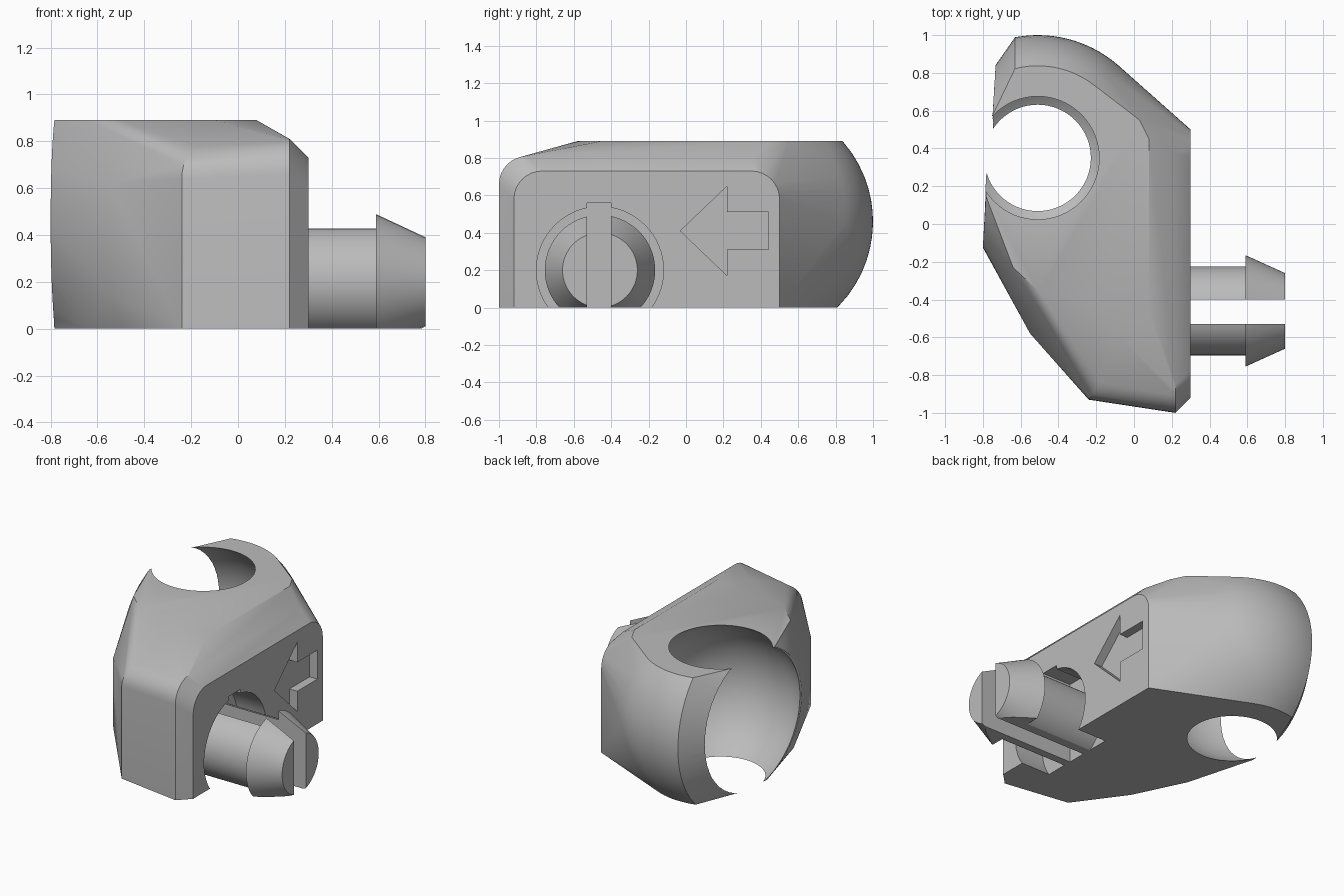
import bpy, bmesh, math
from mathutils import Vector

if "Cube" in bpy.data.objects:
    bpy.data.objects.remove(bpy.data.objects["Cube"])

C = Vector((-0.51, 0.35, 0.46))      # ball socket centre
TOP = 0.89
PY, PZ = -0.46, 0.20                 # peg axis

grey = bpy.data.materials.new("grey plastic")
grey.diffuse_color = (0.5, 0.5, 0.5, 1)
grey.use_nodes = True
grey.node_tree.nodes["Principled BSDF"].inputs["Base Color"].default_value = grey.diffuse_color


def finish(bm, name, hidden=False):
    bmesh.ops.recalc_face_normals(bm, faces=bm.faces)
    me = bpy.data.meshes.new(name)
    bm.to_mesh(me)
    bm.free()
    ob = bpy.data.objects.new(name, me)
    bpy.context.collection.objects.link(ob)
    me.materials.append(grey)
    ob.hide_render = hidden
    return ob


def prism(name, outline, x0, x1):
    """Extrude a (y, z) outline along x as a cutter."""
    bm = bmesh.new()
    f = bm.faces.new([bm.verts.new((x0, y, z)) for y, z in outline])
    r = bmesh.ops.extrude_face_region(bm, geom=[f])
    bmesh.ops.translate(bm, vec=(x1 - x0, 0, 0),
                        verts=[v for v in r["geom"] if isinstance(v, bmesh.types.BMVert)])
    return finish(bm, name, True)


def box(name, lo, hi):
    return prism(name, [(lo[1], lo[2]), (hi[1], lo[2]), (hi[1], hi[2]), (lo[1], hi[2])], lo[0], hi[0])


def lathe_x(name, profile, hidden=False, n=64):
    """Revolve an (x, radius) profile about the peg axis."""
    bm = bmesh.new()
    rings = [[bm.verts.new((x, PY + r * math.cos(2 * math.pi * i / n), PZ + r * math.sin(2 * math.pi * i / n)))
              for i in range(n)] for x, r in profile]
    for a, b in zip(rings, rings[1:]):
        for i in range(n):
            bm.faces.new((a[i], a[(i + 1) % n], b[(i + 1) % n], b[i]))
    bm.faces.new(rings[0])
    bm.faces.new(rings[-1])
    return finish(bm, name, hidden)


def apply_cuts(ob, cutters):
    bpy.context.view_layer.objects.active = ob
    for c in cutters:
        m = ob.modifiers.new("cut", 'BOOLEAN')
        m.operation, m.solver, m.object = 'DIFFERENCE', 'EXACT', c
        bpy.ops.object.modifier_apply(modifier=m.name)


def smooth(ob):
    bpy.ops.object.select_all(action='DESELECT')
    ob.select_set(True)
    bpy.context.view_layer.objects.active = ob
    bpy.ops.object.shade_smooth_by_angle(angle=math.radians(28))


# Body: convex shell around the socket housing, mounting face and tapered nose
pts = []
for k in range(15):                                   # spherical housing at the back
    z = TOP * k / 14
    r = math.sqrt(0.65 ** 2 - (z - C.z) ** 2)
    for i in range(17):
        x = -0.63 + 0.55 * i / 16
        a = math.acos(max(-1, min(1, (x - C.x) / r)))
        if a > math.radians(44):
            pts.append((x, C.y + r * math.sin(a), z))
for i in range(64):                                   # rim of the socket mouth
    a = 2 * math.pi * i / 64
    z = C.z + 0.47 * math.sin(a)
    if 0 <= z <= TOP:
        pts.append((-0.772 + 0.028 * math.cos(a), C.y + 0.475 * math.cos(a), z))
for z in (0, TOP):
    d = math.sqrt(0.475 ** 2 - (z - C.z) ** 2)
    pts += [(-0.772 + s * 0.012, C.y + s * d, z) for s in (-1, 1)]
for i in range(9):                                    # mounting face with rounded top corners
    a = math.pi / 2 * i / 8
    dy, dz = 0.15 * math.cos(a), 0.15 * math.sin(a)
    pts += [(0.30, -0.77 - dy, 0.58 + dz), (0.30, 0.35 + dy, 0.58 + dz)]
    pts += [(0.22, -0.85 - dy, 0.66 + dz), (-0.24 + 0.1 * (1 - math.cos(a)), -0.78 - dy, 0.64 + dz)]
pts += [(0.30, -0.92, 0), (0.30, 0.50, 0), (0.22, -1.0, 0), (-0.24, -0.93, 0)]
pts += [(0.22, 0.37, 0.81), (0.08, 0.45, TOP), (0.03, 0.55, TOP), (0.08, -0.45, TOP),
        (-0.1, -0.58, TOP), (-0.50, -0.36, TOP), (-0.64, -0.23, TOP)]
pts += [(-0.55, -0.58, 0.14), (-0.55, -0.58, 0.62), (-0.48, -0.60, 0), (-0.65, -0.25, 0)]
bm = bmesh.new()
for p in pts:
    bm.verts.new(p)
bmesh.ops.remove_doubles(bm, verts=bm.verts, dist=0.002)
bmesh.ops.convex_hull(bm, input=bm.verts)
bmesh.ops.delete(bm, geom=[v for v in bm.verts if not v.link_faces], context='VERTS')
bmesh.ops.dissolve_limit(bm, angle_limit=0.01, verts=bm.verts, edges=bm.edges)
body = finish(bm, "clip_body")

# Socket, peg recess, slot and arrow cutters
bm = bmesh.new()
bmesh.ops.create_uvsphere(bm, u_segments=64, v_segments=32, radius=0.54)
bmesh.ops.translate(bm, vec=C, verts=bm.verts)
socket = finish(bm, "socket_cutter", True)
recess = lathe_x("recess_cutter", [(0.08, 0.34), (0.5, 0.34)], True)
slot = box("slot_cutter", (0.08, -0.53, -0.3), (1.0, -0.40, 0.56))
arrow = prism("arrow_cutter", [(-0.03, 0.41), (0.22, 0.17), (0.22, 0.31), (0.44, 0.31),
                               (0.44, 0.51), (0.22, 0.51), (0.22, 0.65)], 0.24, 0.5)
floor = box("floor_cutter", (-1, -1.5, -1), (1.5, 1.5, 0))
apply_cuts(body, [socket, recess, slot, arrow])

# Split snap peg with barbed tip
peg = lathe_x("snap_peg", [(0.07, 0.235), (0.59, 0.235), (0.59, 0.295), (0.80, 0.20)])
apply_cuts(peg, [slot, floor])

for ob in (body, peg):
    smooth(ob)
for c in (socket, recess, slot, arrow, floor):
    bpy.data.objects.remove(c)
